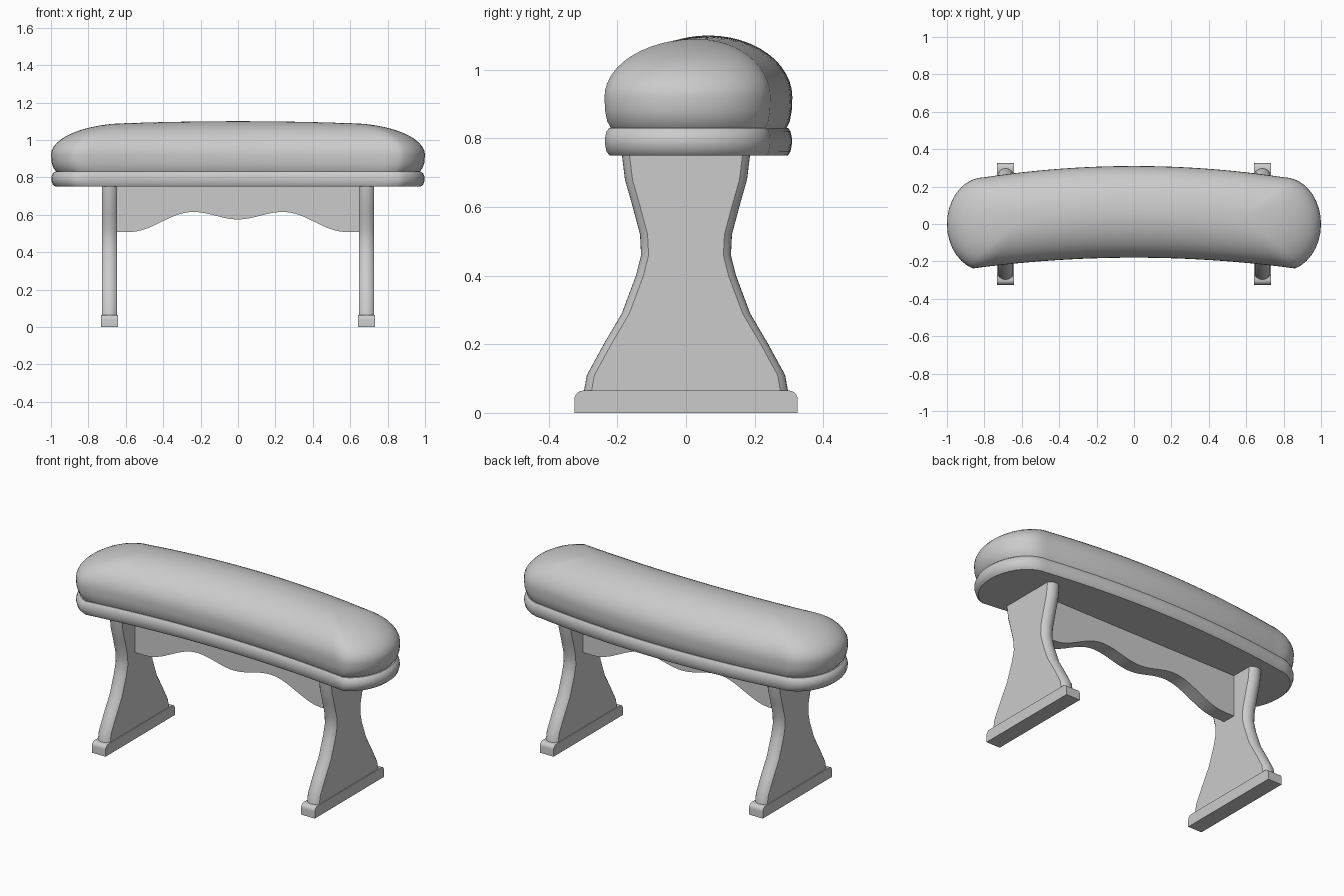
import bpy, bmesh
from math import sin, cos, pi, sqrt, radians

if "Cube" in bpy.data.objects:
    bpy.data.objects.remove(bpy.data.objects["Cube"])


def finish(bm, name, angle=40):
    bmesh.ops.remove_doubles(bm, verts=bm.verts, dist=1e-5)
    bmesh.ops.recalc_face_normals(bm, faces=bm.faces)
    me = bpy.data.meshes.new(name)
    bm.to_mesh(me)
    bm.free()
    ob = bpy.data.objects.new(name, me)
    bpy.context.collection.objects.link(ob)
    bpy.ops.object.select_all(action='DESELECT')
    ob.select_set(True)
    bpy.context.view_layer.objects.active = ob
    bpy.ops.object.shade_smooth_by_angle(angle=radians(angle))
    return ob


def loft(name, rings, cap=True, angle=40):
    bm = bmesh.new()
    vs = [[bm.verts.new(p) for p in r] for r in rings]
    n = len(vs[0])
    for a, b in zip(vs, vs[1:]):
        for i in range(n):
            j = (i + 1) % n
            bm.faces.new((a[i], a[j], b[j], b[i]))
    if cap:
        bm.faces.new(vs[0])
        bm.faces.new(vs[-1])
    return finish(bm, name, angle)


# Curved bean-shaped plan: each outline point is paired with a spine point
SPINE = 0.58
plan = []
N = 24
for i in range(N):                                   # back edge
    x = -0.8 + 1.6 * i / N
    plan.append((x, 0.31 - 0.094 * x * x, SPINE * x / 0.8))
cap_pts = []
for i in range(17):                                  # rounded end
    a = radians(162) * i / 16
    cap_pts.append((0.8 + 0.2 * sin(a), 0.25 * cos(a), SPINE))
plan += cap_pts
xe = cap_pts[-1][0]
for i in range(1, N):                                # front edge
    x = xe - 2 * xe * i / N
    plan.append((x, -0.18 - 0.0775 * x * x, SPINE * x / xe))
plan += [(-x, y, -s) for x, y, s in reversed(cap_pts[1:])]


def plan_ring(t, height):
    """Outline moved by fraction t toward the spine."""
    out = []
    for x, y, s in plan:
        sy = 0.065 - 0.1 * s * s
        out.append((x + (s - x) * t, y + (sy - y) * t, height(s)))
    return out


# Cushion: tucked lower edge and domed top
rings = [plan_ring(t, lambda s, z=z: z)
         for t, z in ((1, .83), (.07, .83), (.03, .85), (.008, .88))]
for i in range(13):
    a = pi / 2 * i / 12
    rings.append(plan_ring(1 - cos(a),
                 lambda s, a=a: 0.92 + (0.18 - 0.03 * s * s) * sin(a)))
loft("cushion", rings, cap=False)

# Seat board with rounded edge
loft("seat_board", [plan_ring(t, lambda s, z=z: z) for t, z in
     ((1, .75), (.055, .75), (.022, .762), (.005, .785), (.005, .80),
      (.022, .82), (.05, .83), (1, .83))], cap=False)

# Legs: waisted panels with bowed front and back edges
LEG_X = 0.687
leg_profile = [(.06, .298), (.11, .289), (.2, .24), (.29, .187), (.40, .146),
               (.46, .131), (.52, .134), (.61, .158), (.68, .178), (.755, .187)]


def leg_section(cx, z, h):
    half = []
    for i in range(9):
        u = -1 + 2 * i / 8
        bow = 0.022 * (sqrt(1.6 - u * u) - sqrt(.6)) / (sqrt(1.6) - sqrt(.6))
        half.append((0.04 * u, h - 0.022 + bow))
    return ([(cx + x, y, z) for x, y in half] +
            [(cx - x, -y, z) for x, y in half])


# Foot profile with rounded upper corners
corner = [(0.30 + 0.025 * sin(pi / 2 * i / 6), 0.04 + 0.025 * cos(pi / 2 * i / 6))
          for i in range(7)]
foot = [(-y, z) for y, z in reversed(corner)] + corner + [(.325, 0), (-.325, 0)]

for side, sx in (("left", -LEG_X), ("right", LEG_X)):
    loft(side + "_leg", [leg_section(sx, z, h) for z, h in leg_profile])
    loft(side + "_foot", [[(sx + d, y, z) for y, z in foot] for d in (-.045, .045)])


# Apron with scalloped lower edge
def scallop(x):
    x = abs(x)
    if x > 0.58:
        return 0.508
    if x > 0.24:
        return 0.508 + 0.107 * (1 + cos(pi * (x - 0.24) / 0.34)) / 2
    return 0.575 + 0.04 * (1 - cos(pi * x / 0.24)) / 2


edge = [(0.65 * i / 30, scallop(0.65 * i / 30)) for i in range(-30, 31)]
edge += [(0.65, 0.755), (-0.65, 0.755)]
loft("apron", [[(x, y, z) for x, z in edge] for y in (-0.04, 0.04)])
